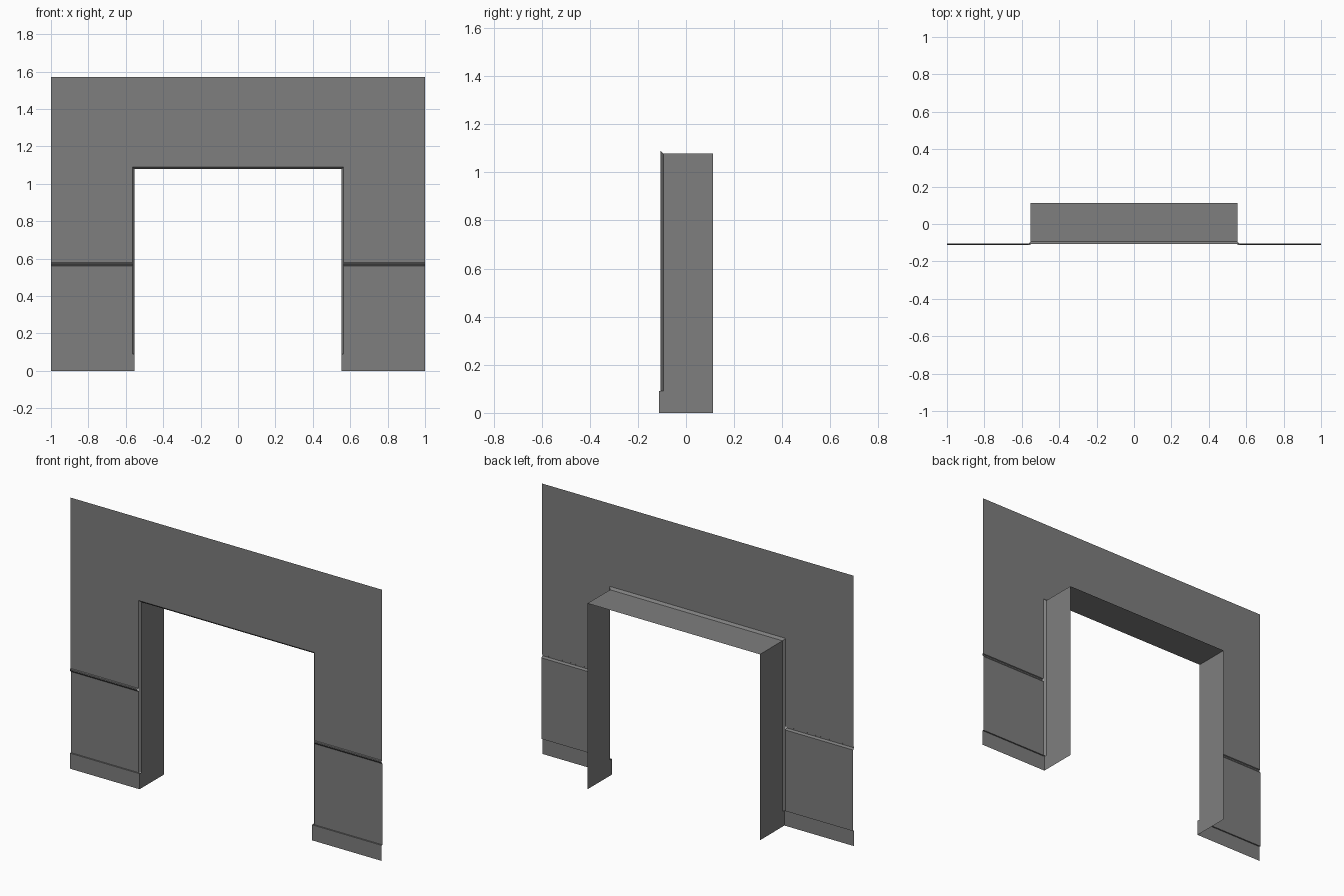
import bpy

cube = bpy.data.objects.get("Cube")
if cube:
    bpy.data.objects.remove(cube, do_unlink=True)

mat = bpy.data.materials.new("wall_grey")
mat.use_nodes = True
GREY = (0.21, 0.21, 0.21, 1)
mat.diffuse_color = GREY
mat.node_tree.nodes["Principled BSDF"].inputs["Base Color"].default_value = GREY

TOP, BASE, RAIL = 1.57, 0.09, 0.57           # heights
OPEN_X, OPEN_Z, BEVEL = 0.553, 1.078, 0.012  # doorway opening and its edge
FRONT, WALL, PANEL, BACK = -0.112, -0.107, -0.104, 0.112
EDGE_Y = -0.094                              # where the bevel meets the jamb


def strip(name, line_a, line_b):
    """Sheet of quads bridging two polylines of equal length."""
    n = len(line_a)
    faces = [(i, i + 1, n + i + 1, n + i) for i in range(n - 1)]
    mesh = bpy.data.meshes.new(name)
    mesh.from_pydata(line_a + line_b, [], faces)
    mesh.materials.append(mat)
    obj = bpy.data.objects.new(name, mesh)
    bpy.context.collection.objects.link(obj)
    return obj


def arch(x, z, y, foot):
    """Path around the doorway, from foot to foot."""
    return [(-x, y, foot), (-x, y, z), (x, y, z), (x, y, foot)]


def sweep_x(name, profile, x0, x1):
    """Run a (y, z) profile along x."""
    return strip(name, [(x0, y, z) for y, z in profile],
                 [(x1, y, z) for y, z in profile])


outer_x, outer_z = OPEN_X + BEVEL, OPEN_Z + BEVEL

# Upper wall around the doorway
strip("upper_wall", arch(outer_x, outer_z, WALL, RAIL + 0.01),
      arch(1, TOP, WALL, RAIL + 0.01))

# Doorway lining and the bevelled edge joining it to the wall
strip("doorway_lining", arch(OPEN_X, OPEN_Z, BACK, 0),
      arch(OPEN_X, OPEN_Z, EDGE_Y, 0))
strip("doorway_bevel", arch(OPEN_X, OPEN_Z, EDGE_Y, BASE),
      arch(outer_x, outer_z, WALL, BASE))

# Lower wall, rail and skirting on both sides
for side, s in (("right", -1), ("left", 1)):
    sweep_x(f"lower_wall_{side}", [(PANEL, BASE), (PANEL, RAIL - 0.01)],
            s * outer_x, s)
    sweep_x(f"wall_rail_{side}",
            [(PANEL, RAIL - 0.01), (FRONT, RAIL), (FRONT, RAIL + 0.007),
             (WALL, RAIL + 0.01)], s * outer_x, s)
    sweep_x(f"skirting_{side}", [(FRONT, 0), (FRONT, BASE), (PANEL, BASE)],
            s * OPEN_X, s)
    # Skirting return into the doorway
    strip(f"skirting_return_{side}",
          [(s * OPEN_X, FRONT, 0), (s * OPEN_X, FRONT, BASE)],
          [(s * OPEN_X, EDGE_Y, 0), (s * OPEN_X, EDGE_Y, BASE)])
